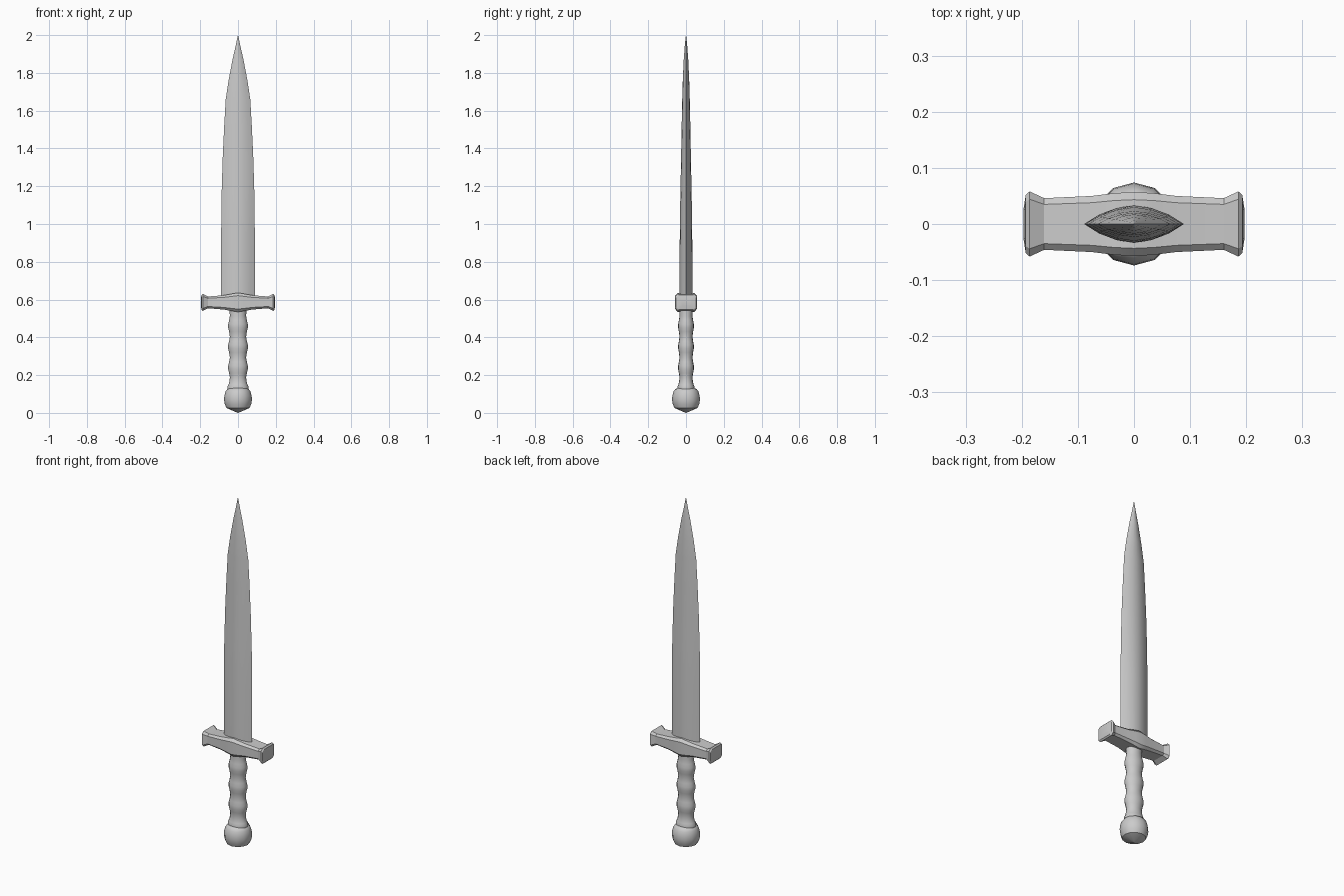
import bpy, math

if "Cube" in bpy.data.objects:
    bpy.data.objects.remove(bpy.data.objects["Cube"])


def loft(name, rings, angle=40):
    """Skin a list of equal-sized closed rings and cap both ends."""
    n = len(rings[0])
    verts = [p for r in rings for p in r]
    faces = [(i * n + j, i * n + (j + 1) % n, (i + 1) * n + (j + 1) % n, (i + 1) * n + j)
             for i in range(len(rings) - 1) for j in range(n)]
    faces += [tuple(range(n))[::-1], tuple((len(rings) - 1) * n + j for j in range(n))]
    me = bpy.data.meshes.new(name)
    me.from_pydata(verts, [], faces)
    me.validate()
    ob = bpy.data.objects.new(name, me)
    bpy.context.collection.objects.link(ob)
    bpy.ops.object.select_all(action='DESELECT')
    ob.select_set(True)
    bpy.context.view_layer.objects.active = ob
    bpy.ops.object.shade_smooth_by_angle(angle=math.radians(angle))
    return ob


def lathe(name, profile, sides, squash=1.0, angle=40):
    """Turn (radius, z) pairs around z, with y optionally flattened."""
    rings = [[(r * math.cos(2 * math.pi * k / sides),
               squash * r * math.sin(2 * math.pi * k / sides), z)
              for k in range(sides)] for r, z in profile]
    return loft(name, rings, angle)


# Blade: lens section tapering to a point
lens = [(-1, 0), (-0.7, -0.5), (-0.35, -0.85), (0, -1), (0.35, -0.85), (0.7, -0.5),
        (1, 0), (0.7, 0.5), (0.35, 0.85), (0, 1), (-0.35, 0.85), (-0.7, 0.5)]
stations = [(0.59, 0.089, 0.034), (0.95, 0.089, 0.033), (1.15, 0.087, 0.030),
            (1.35, 0.081, 0.026), (1.52, 0.073, 0.023), (1.66, 0.065, 0.020),
            (1.76, 0.050, 0.017), (1.87, 0.029, 0.012), (1.95, 0.011, 0.006),
            (2.0, 0.0005, 0.0005)]
loft("blade", [[(x * w, y * t, z) for x, y in lens] for z, w, t in stations])

# Crossguard: chamfered section, flared at the ends, mirrored about the middle
half = [(0.0, 0.057, 0.051), (0.035, 0.055, 0.045), (0.075, 0.050, 0.038),
        (0.16, 0.046, 0.031), (0.186, 0.058, 0.045), (0.193, 0.052, 0.038),
        (0.197, 0.026, 0.018)]
sections = [(-x, y, z) for x, y, z in half[:0:-1]] + half
guard = []
for x, hy, hz in sections:
    cy, cz = hy * 0.76, hz * 0.70
    section = [(hy, cz), (cy, hz), (-cy, hz), (-hy, cz),
               (-hy, -cz), (-cy, -hz), (cy, -hz), (hy, -cz)]
    guard.append([(x, y, 0.585 + z) for y, z in section])
loft("crossguard", guard, 25)

# Grip: oval handle with finger swells and a flared collar
grip = [(0.056, 0.125), (0.057, 0.138), (0.050, 0.15), (0.045, 0.17), (0.043, 0.19)]
for z in (0.24, 0.35, 0.46):
    grip += [(0.047, z - 0.03), (0.052, z - 0.01), (0.052, z + 0.01),
             (0.047, z + 0.03), (0.043, z + 0.053)]
grip += [(0.046, 0.56)]
lathe("grip", grip, 16, 0.8)

# Pommel: faceted knob with a shallow conical base
pommel = [(0.001, 0.0), (0.061, 0.026), (0.070, 0.046), (0.074, 0.07), (0.072, 0.092),
          (0.066, 0.113), (0.057, 0.126), (0.045, 0.132)]
lathe("pommel", pommel, 12, 1.0, 35)
